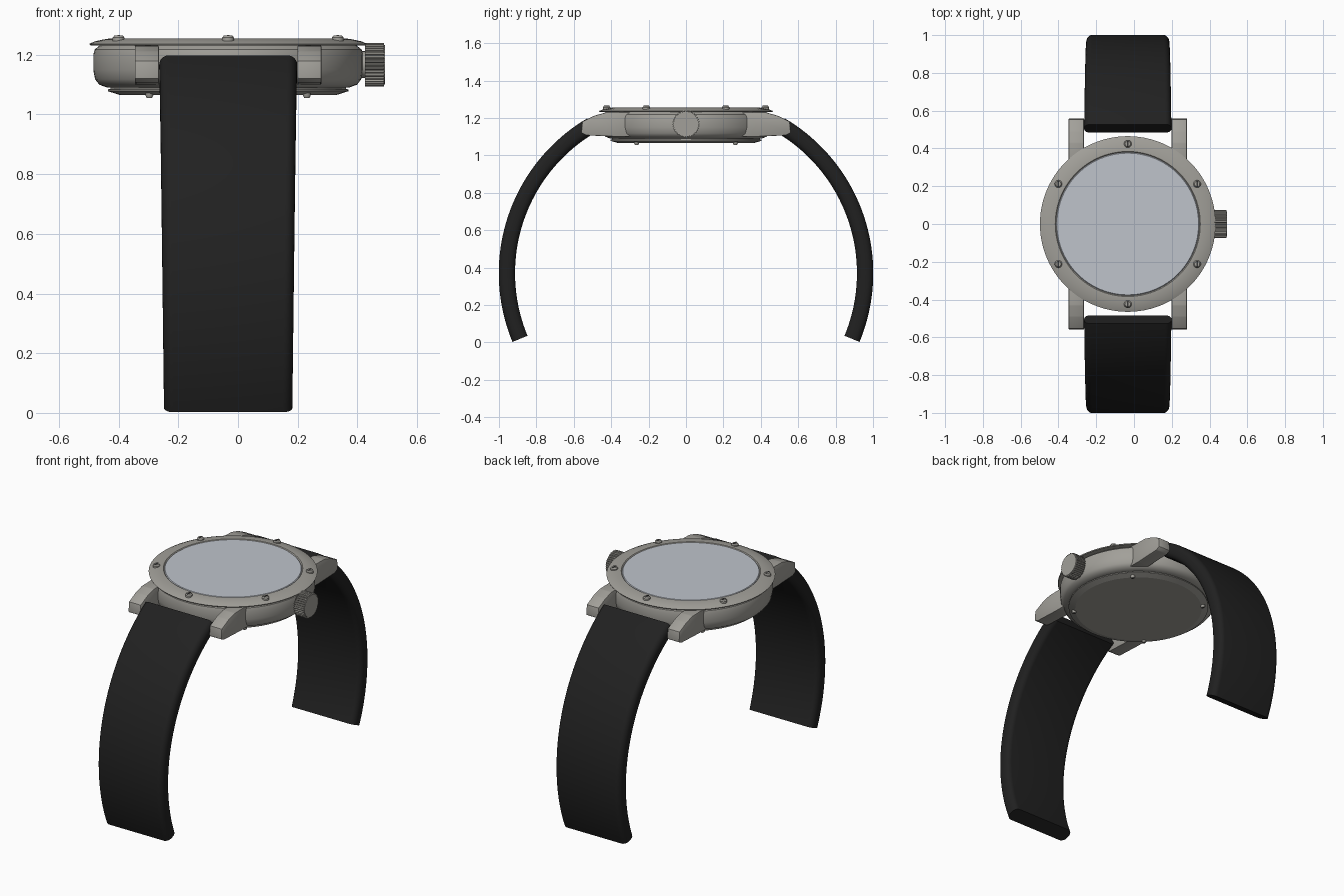
import bpy, bmesh, math
from mathutils import Matrix, Vector

if "Cube" in bpy.data.objects:
    bpy.data.objects.remove(bpy.data.objects["Cube"])

CX = -0.033  # centre line of case and strap


def material(name, rgb, rough):
    m = bpy.data.materials.new(name)
    m.use_nodes = True
    m.diffuse_color = (*rgb, 1)
    b = m.node_tree.nodes["Principled BSDF"]
    b.inputs["Base Color"].default_value = (*rgb, 1)
    b.inputs["Roughness"].default_value = rough
    return m


METAL = material("brushed_steel", (0.36, 0.35, 0.32), 0.5)
GLASS = material("pale_glass", (0.52, 0.55, 0.60), 0.5)
RUBBER = material("black_rubber", (0.015, 0.015, 0.015), 0.6)
DARK = material("dark_slot", (0.04, 0.04, 0.04), 0.6)


def finish(bm, name, mat, angle=35):
    bmesh.ops.recalc_face_normals(bm, faces=bm.faces)
    me = bpy.data.meshes.new(name)
    bm.to_mesh(me)
    bm.free()
    me.materials.append(mat)
    ob = bpy.data.objects.new(name, me)
    bpy.context.collection.objects.link(ob)
    bpy.ops.object.select_all(action="DESELECT")
    ob.select_set(True)
    bpy.context.view_layer.objects.active = ob
    bpy.ops.object.shade_smooth_by_angle(angle=math.radians(angle))
    return ob


def lathe(name, profile, mat, centre=(CX, 0, 0), steps=96, angle=35):
    """Turn a profile of (radius, height) about the vertical axis."""
    bm = bmesh.new()
    vs = [bm.verts.new((r, 0, z)) for r, z in profile]
    es = [bm.edges.new(p) for p in zip(vs, vs[1:])]
    bmesh.ops.spin(bm, geom=vs + es, axis=(0, 0, 1), cent=(0, 0, 0),
                   angle=math.tau, steps=steps)
    bmesh.ops.remove_doubles(bm, verts=bm.verts, dist=1e-5)
    bmesh.ops.translate(bm, verts=bm.verts, vec=centre)
    return finish(bm, name, mat, angle)


def prism(name, points, offset, mat, bevel=0.0):
    """Extrude a closed outline along an offset."""
    bm = bmesh.new()
    face = bm.faces.new([bm.verts.new(p) for p in points])
    new = bmesh.ops.extrude_face_region(bm, geom=[face])["geom"]
    bmesh.ops.translate(bm, vec=offset,
                        verts=[v for v in new if isinstance(v, bmesh.types.BMVert)])
    if bevel:
        bmesh.ops.bevel(bm, geom=bm.edges[:], offset=bevel, segments=2,
                        affect="EDGES", profile=0.5)
    return finish(bm, name, mat, 30)


def box(name, centre, size, mat):
    bm = bmesh.new()
    bmesh.ops.create_cube(bm, size=1, matrix=Matrix.Translation(centre)
                          @ Matrix.Diagonal((*size, 1)))
    return finish(bm, name, mat)


# Case, bezel, glass and back
lathe("case", [(0, 1.09), (0.405, 1.09), (0.432, 1.1), (0.446, 1.118), (0.452, 1.15),
               (0.452, 1.2), (0.447, 1.218), (0.432, 1.23), (0.42, 1.236), (0, 1.236)], METAL)
lathe("bezel", [(0.37, 1.232), (0.462, 1.232), (0.465, 1.237), (0.447, 1.245),
                (0.42, 1.251), (0.395, 1.255), (0.384, 1.255), (0.379, 1.249),
                (0.37, 1.245)], METAL)
lathe("crystal", [(0, 1.235), (0.379, 1.235), (0.379, 1.25), (0.375, 1.254), (0, 1.254)], GLASS)
lathe("back_plate", [(0, 1.095), (0.395, 1.095), (0.395, 1.086), (0.403, 1.084),
                     (0.403, 1.078), (0.365, 1.066), (0, 1.066)], METAL, angle=15)


# Slotted screws
def screw(name, radius, angle, z, up, size):
    x, y = CX + radius * math.cos(angle), radius * math.sin(angle)
    h = 0.013 * up
    lathe(name, [(0, z - h), (size, z - h), (size, z + h * 0.4),
                 (size * 0.7, z + h), (0, z + h)], METAL, (x, y, 0), 20)
    box(name + "_slot", (x, y, z + h), (size * 0.4, size * 1.5, 0.002), DARK)


for i in range(6):
    screw(f"bezel_screw_{i + 1}", 0.424, math.radians(90 + 60 * i), 1.252, 1, 0.02)
for i in range(4):
    screw(f"back_screw_{i + 1}", 0.373, math.radians(45 + 90 * i), 1.069, -1, 0.013)

# Lugs holding the strap
LUG = [(0.28, 1.1), (0.37, 1.1), (0.535, 1.107), (0.56, 1.12), (0.555, 1.18),
       (0.49, 1.212), (0.43, 1.229), (0.28, 1.232)]
for end, ys in (("front", -1), ("back", 1)):
    for side, x in (("right", CX - 0.313), ("left", CX + 0.232)):
        prism(f"{end}_{side}_lug", [(x, y * ys, z) for y, z in LUG],
              (0.081, 0, 0), METAL, 0.004)

# Knurled crown on a short stem
TEETH, CZ = 36, 1.167
ring = []
for i in range(TEETH * 4):
    r = 0.073 if i % 4 < 2 else 0.067
    a = math.tau * i / (TEETH * 4)
    ring.append((0.426, r * math.cos(a), CZ + r * math.sin(a)))
prism("crown", ring, (0.064, 0, 0), METAL)


def axle(name, x0, x1, r):
    bm = bmesh.new()
    bmesh.ops.create_cone(bm, cap_ends=True, segments=48, radius1=r, radius2=r, depth=x1 - x0,
                          matrix=Matrix.Translation(((x0 + x1) / 2, 0, CZ))
                          @ Matrix.Rotation(math.pi / 2, 4, "Y"))
    finish(bm, name, METAL)


axle("crown_stem", 0.38, 0.44, 0.045)
axle("crown_cap", 0.48, 0.493, 0.066)


# Curved strap halves swept along an arc
def strap(name, ys, steps=40, thick=0.087, outer=0.961):
    bm = bmesh.new()
    rings = []
    for s in range(steps + 1):
        t = s / steps
        a = math.radians(59.5 - 82 * t)
        half = 0.231 - 0.016 * t
        loop = []
        for k, (sx, sr) in enumerate(((1, 1), (-1, 1), (-1, -1), (1, -1))):
            for j in range(7):
                b = math.radians(90 * k + 15 * j)
                x = sx * (half - 0.032) + 0.032 * math.cos(b)
                r = outer - thick / 2 + sr * (thick / 2 - 0.036) + 0.036 * math.sin(b)
                loop.append(bm.verts.new((CX + x, ys * (0.04 + r * math.cos(a)),
                                          0.37 + r * math.sin(a))))
        rings.append(loop)
    n = len(rings[0])
    for p, q in zip(rings, rings[1:]):
        for i in range(n):
            bm.faces.new((p[i], p[(i + 1) % n], q[(i + 1) % n], q[i]))
    bm.faces.new(rings[0])
    bm.faces.new(rings[-1])
    finish(bm, name, RUBBER, 40)


strap("front_strap", -1)
strap("back_strap", 1)
